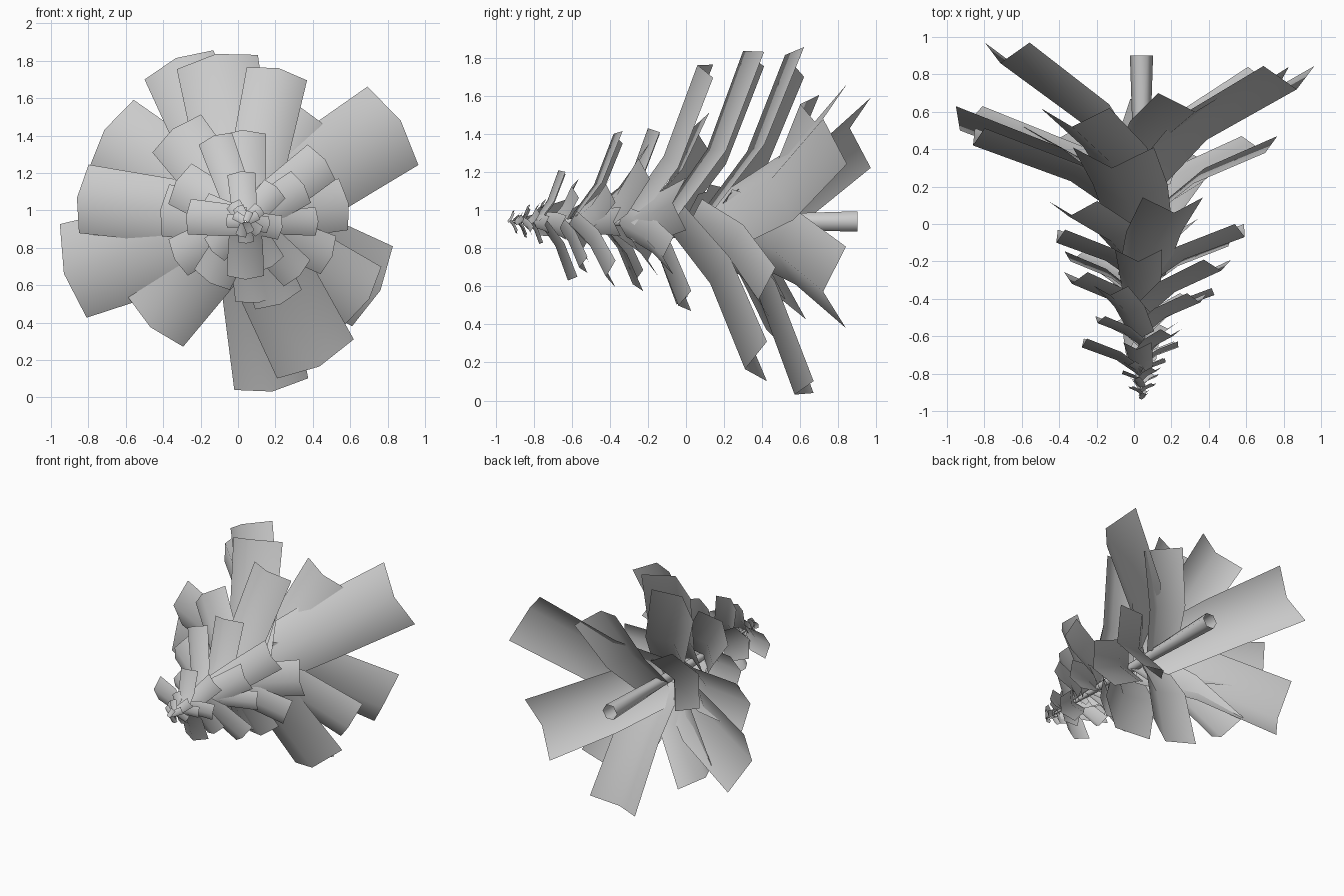
import bpy, bmesh, random
from math import sin, cos, radians, pi
from mathutils import Vector

random.seed(4)
CX, CZ = 0.04, 0.94   # trunk axis, running along y


def finish(name, bm):
    me = bpy.data.meshes.new(name)
    bm.to_mesh(me)
    bm.free()
    ob = bpy.data.objects.new(name, me)
    bpy.context.collection.objects.link(ob)
    for p in me.polygons:
        p.use_smooth = True
    return ob


# Trunk: open six-sided tapering tube
bm = bmesh.new()
rings = []
for y, r in ((0.9, 0.062), (0.3, 0.042), (-0.3, 0.028), (-0.92, 0.006)):
    rings.append([bm.verts.new((CX + r * cos(i * pi / 3), y, CZ + r * sin(i * pi / 3)))
                  for i in range(6)])
for a, b in zip(rings, rings[1:]):
    for i in range(6):
        j = (i + 1) % 6
        bm.faces.new((a[i], a[j], b[j], b[i]))
finish("trunk", bm)


# Branch: folded strip that leaves the trunk steeply, then spreads outwards
def branch(bm, angle, reach, tip_y, width, slope=1.0):
    a = radians(angle)
    out = Vector((cos(a), 0, sin(a)))
    side = Vector((-sin(a), 0, cos(a)))
    rows = []
    for t, drop, wide in ((0.04, 0.47, 0.78), (0.42, 0.21, 0.92), (1.0, 0.0, 1.0)):
        w = width * wide
        row = []
        for s in (-1, 0, 1):
            e = abs(s)
            p = Vector((CX, tip_y - drop * reach * slope, CZ))
            p += out * (reach * t - e * 0.1 * w) + side * (s * w / 2)
            p.y += e * 0.25 * w
            row.append(bm.verts.new(p))
        rows.append(row)
    for lo, hi in zip(rows, rows[1:]):
        for i in range(2):
            bm.faces.new((lo[i], lo[i + 1], hi[i + 1], hi[i]))


# angle, reach, tip y, width, slope
lower = ((33, 0.99, 0.72, 0.50, 1.3), (147, 0.90, 0.86, 0.44, 1.7),
         (172, 0.91, 0.42, 0.37), (196, 1.01, 0.50, 0.52),
         (228, 0.76, 0.42, 0.40), (279, 0.92, 0.57, 0.40),
         (297, 0.87, 0.31, 0.46), (333, 0.81, 0.72, 0.48, 1.5))
middle = ((113, 0.95, 0.52, 0.40), (100, 0.91, 0.30, 0.44), (78, 0.84, 0.06, 0.33),
          (65, 0.68, 0.60, 0.40), (328, 0.78, 0.38, 0.36), (128, 0.63, 0.04, 0.33))
upper = ((92, 0.49, -0.20, 0.25), (110, 0.49, -0.38, 0.19), (38, 0.54, -0.25, 0.24),
         (32, 0.37, -0.42, 0.20), (0, 0.39, -0.38, 0.15), (338, 0.50, -0.12, 0.22),
         (10, 0.56, -0.07, 0.28), (293, 0.48, -0.04, 0.27), (279, 0.44, -0.05, 0.24),
         (208, 0.43, -0.20, 0.22), (172, 0.46, -0.10, 0.28), (150, 0.43, -0.32, 0.25),
         (315, 0.41, -0.42, 0.20), (240, 0.38, -0.28, 0.22))
top = ((270, 0.31, -0.62, 0.20), (175, 0.32, -0.66, 0.19), (95, 0.27, -0.67, 0.15),
       (160, 0.25, -0.53, 0.15), (300, 0.28, -0.56, 0.17), (48, 0.25, -0.60, 0.15),
       (350, 0.20, -0.66, 0.13), (222, 0.24, -0.55, 0.16))
for name, tier in (("lower_branches", lower), ("middle_branches", middle),
                   ("upper_branches", upper), ("top_branches", top)):
    bm = bmesh.new()
    for spec in tier:
        branch(bm, *spec)
    finish(name, bm)

# Tiny leaves crowding the tip
bm = bmesh.new()
for i in range(12):
    k = i / 11
    branch(bm, i * 137.5 + random.uniform(-15, 15), 0.13 - 0.07 * k,
           -0.74 - 0.17 * k, 0.09 - 0.05 * k)
finish("tip_leaves", bm)
